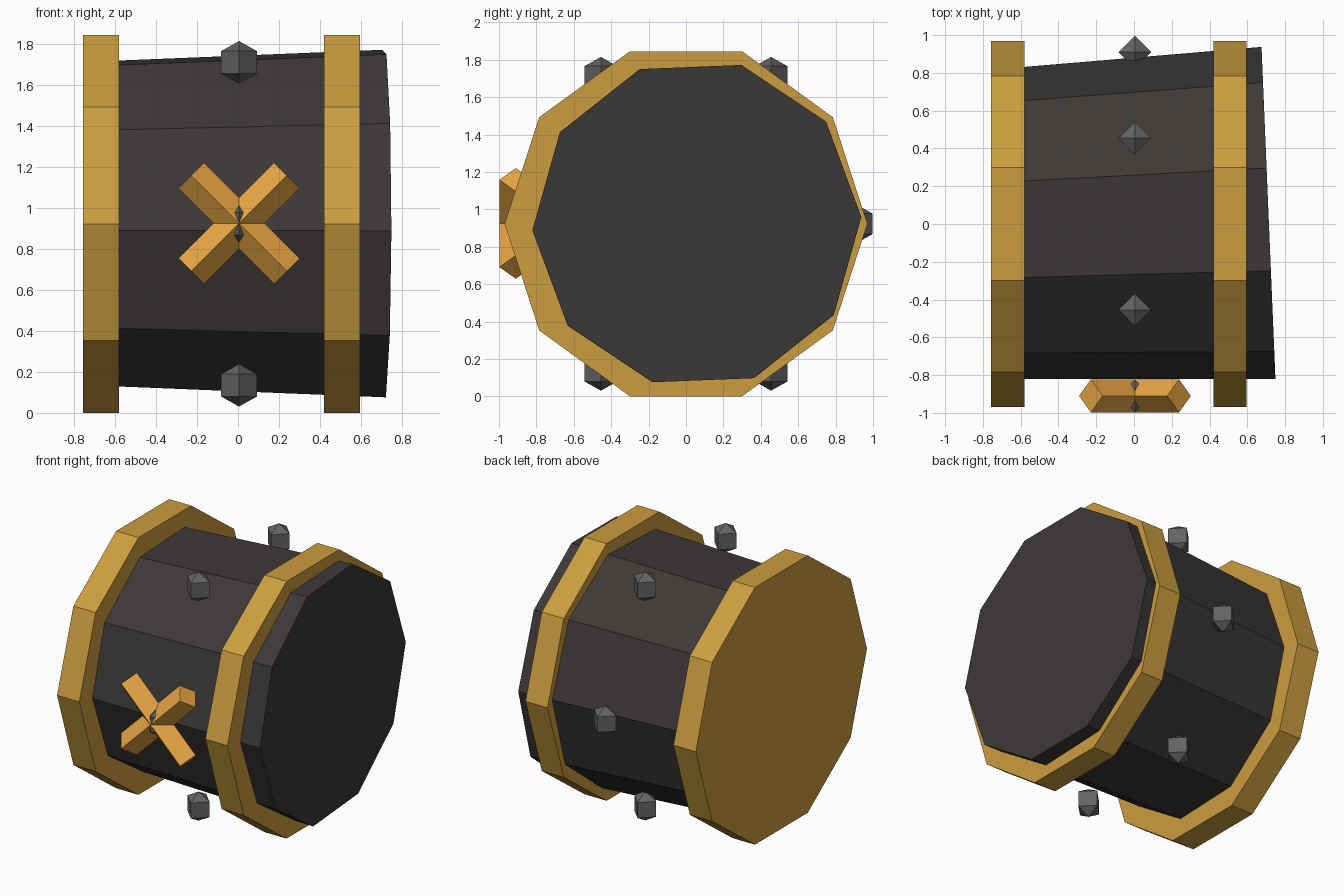
import bpy, bmesh
from math import radians, cos, sin, pi
from mathutils import Matrix, Vector

if "Cube" in bpy.data.objects:
    bpy.data.objects.remove(bpy.data.objects["Cube"])

CX, CZ = 0.005, 0.923


def material(name, rgb):
    m = bpy.data.materials.new(name)
    m.diffuse_color = (*rgb, 1)
    m.use_nodes = True
    m.node_tree.nodes["Principled BSDF"].inputs["Base Color"].default_value = m.diffuse_color
    return m


DARK = material("dark_wood", (0.045, 0.040, 0.038))
GOLD = material("brass", (0.60, 0.34, 0.05))
BRIGHT = material("bright_brass", (0.83, 0.39, 0.06))
IRON = material("iron", (0.13, 0.125, 0.12))


def lathe(name, profile, sides, phase, matrix, mat):
    """Faceted solid from (radius, z) pairs; radius 0 makes a point."""
    bm = bmesh.new()
    rings = []
    for r, z in profile:
        n = sides if r > 0 else 1
        rings.append([bm.verts.new((r * cos(radians(phase) + 2 * pi * i / sides),
                                    r * sin(radians(phase) + 2 * pi * i / sides), z))
                      for i in range(n)])
    for a, b in zip(rings, rings[1:]):
        for i in range(sides):
            quad = [a[i % len(a)], a[(i + 1) % len(a)], b[(i + 1) % len(b)], b[i % len(b)]]
            bm.faces.new(list(dict.fromkeys(quad)))
    for ring in (rings[0], rings[-1]):
        if len(ring) > 1:
            bm.faces.new(ring)
    bm.transform(matrix)
    bmesh.ops.recalc_face_normals(bm, faces=bm.faces[:])
    me = bpy.data.meshes.new(name)
    bm.to_mesh(me)
    bm.free()
    me.materials.append(mat)
    ob = bpy.data.objects.new(name, me)
    bpy.context.collection.objects.link(ob)
    return ob


ALONG_X = Matrix.Rotation(pi / 2, 4, 'Y')

# Tapered body, slightly turned; its left end sits inside the left band
end = Matrix.Translation((0.712, 0.058, CZ + 0.001))
turn = Matrix.Rotation(radians(2.4), 4, 'Z')
lathe("barrel_body", [(0.823, -1.373), (0.881, 0)], 10, 92.3, end @ turn @ ALONG_X, DARK)

# Solid ten-sided bands
for name, x0, x1 in (("left_band", -0.757, -0.58), ("right_band", 0.42, 0.595)):
    lathe(name, [(0.97, x0), (0.97, x1)], 10, 90,
          Matrix.Translation((0, 0, CZ)) @ ALONG_X, GOLD)

# Upright pointed rivets, six around the body
for i in range(6):
    a = i * pi / 3
    lathe(f"rivet_{i + 1}", [(0, -0.104), (0.087, -0.055), (0.087, 0.055), (0, 0.104)], 4, 0,
          Matrix.Translation((CX, 0.91 * cos(a), CZ + 0.91 * sin(a))), IRON)

# Crossed bars on the front, square section with a ridge facing out
for name, deg in (("cross_bar_rising", 45), ("cross_bar_falling", -45)):
    lathe(name, [(0.088, -0.33), (0.088, 0.33)], 4, 0,
          Matrix.Translation((CX, -0.91, CZ + 0.002)) @ Matrix.Rotation(radians(deg), 4, 'Y'), BRIGHT)
